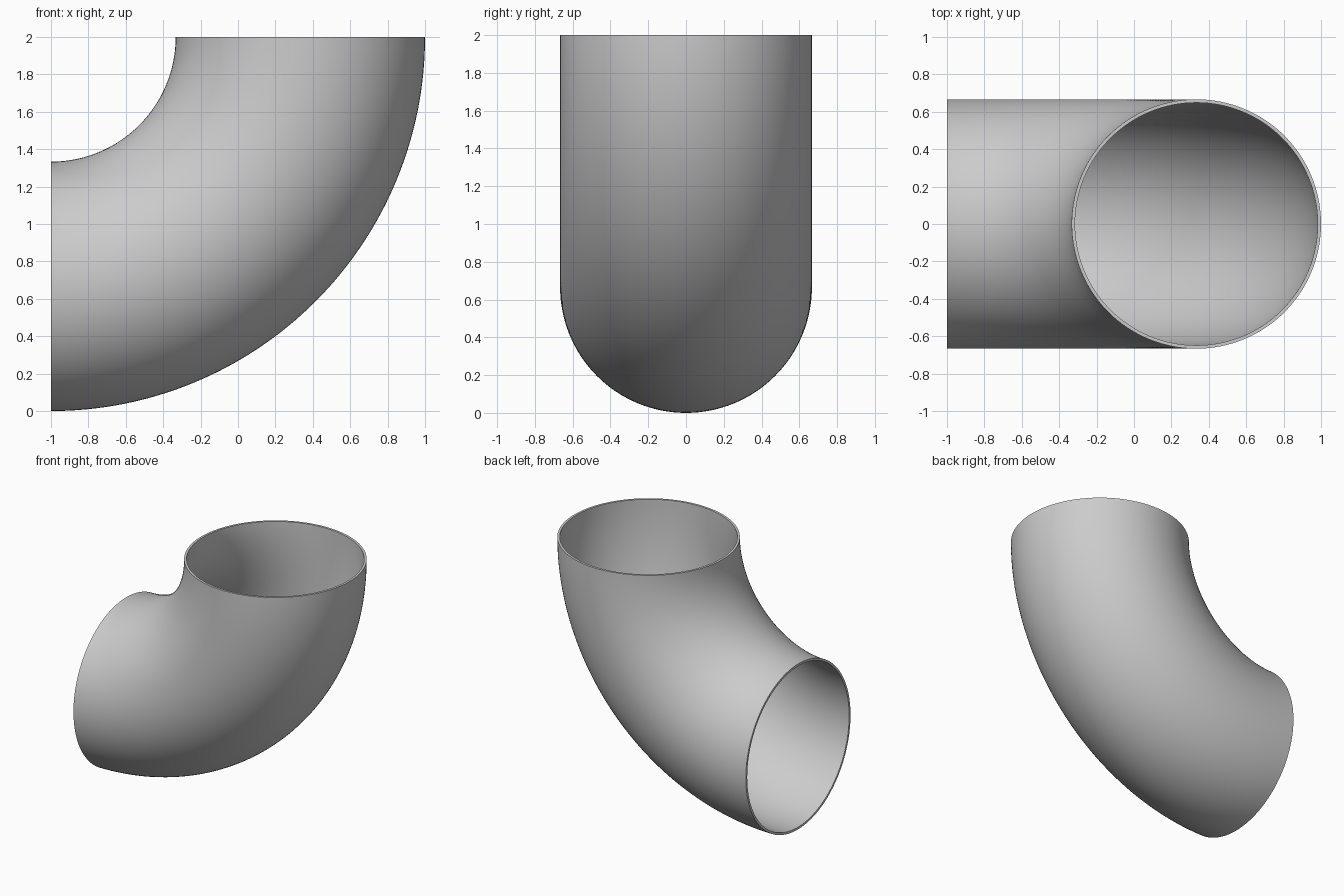
import bpy
import bmesh
from math import sin, cos, pi, radians

if "Cube" in bpy.data.objects:
    bpy.data.objects.remove(bpy.data.objects["Cube"])

BEND_RADIUS = 4 / 3
OUTER_RADIUS = 2 / 3
WALL = 0.018
STEPS = 64      # along the bend
SIDES = 128     # around the pipe


def ring(bm, radius, angle):
    """Circle of vertices across the pipe at one angle of the bend."""
    verts = []
    for i in range(SIDES):
        t = 2 * pi * i / SIDES
        reach = BEND_RADIUS + radius * cos(t)
        verts.append(bm.verts.new((reach * cos(angle) - 1,
                                   radius * sin(t),
                                   2 - reach * sin(angle))))
    return verts


def bridge(bm, a, b):
    for i in range(SIDES):
        j = (i + 1) % SIDES
        bm.faces.new((a[i], a[j], b[j], b[i]))


# Quarter-turn pipe: outer wall, inner wall and the two open rims
bm = bmesh.new()
angles = [pi / 2 * k / STEPS for k in range(STEPS + 1)]
outer = [ring(bm, OUTER_RADIUS, a) for a in angles]
inner = [ring(bm, OUTER_RADIUS - WALL, a) for a in angles]
for wall in (outer, inner):
    for a, b in zip(wall, wall[1:]):
        bridge(bm, a, b)
for end in (0, -1):
    bridge(bm, outer[end], inner[end])
bmesh.ops.recalc_face_normals(bm, faces=bm.faces)

mesh = bpy.data.meshes.new("pipe_elbow")
bm.to_mesh(mesh)
bm.free()
pipe = bpy.data.objects.new("pipe_elbow", mesh)
bpy.context.collection.objects.link(pipe)

# Plain light grey
grey = bpy.data.materials.new("light_grey")
grey.use_nodes = True
color = (0.6, 0.6, 0.6, 1)
grey.diffuse_color = color
grey.node_tree.nodes["Principled BSDF"].inputs["Base Color"].default_value = color
mesh.materials.append(grey)

# Smooth walls with crisp rims
bpy.ops.object.select_all(action="DESELECT")
pipe.select_set(True)
bpy.context.view_layer.objects.active = pipe
bpy.ops.object.shade_smooth_by_angle(angle=radians(30))
